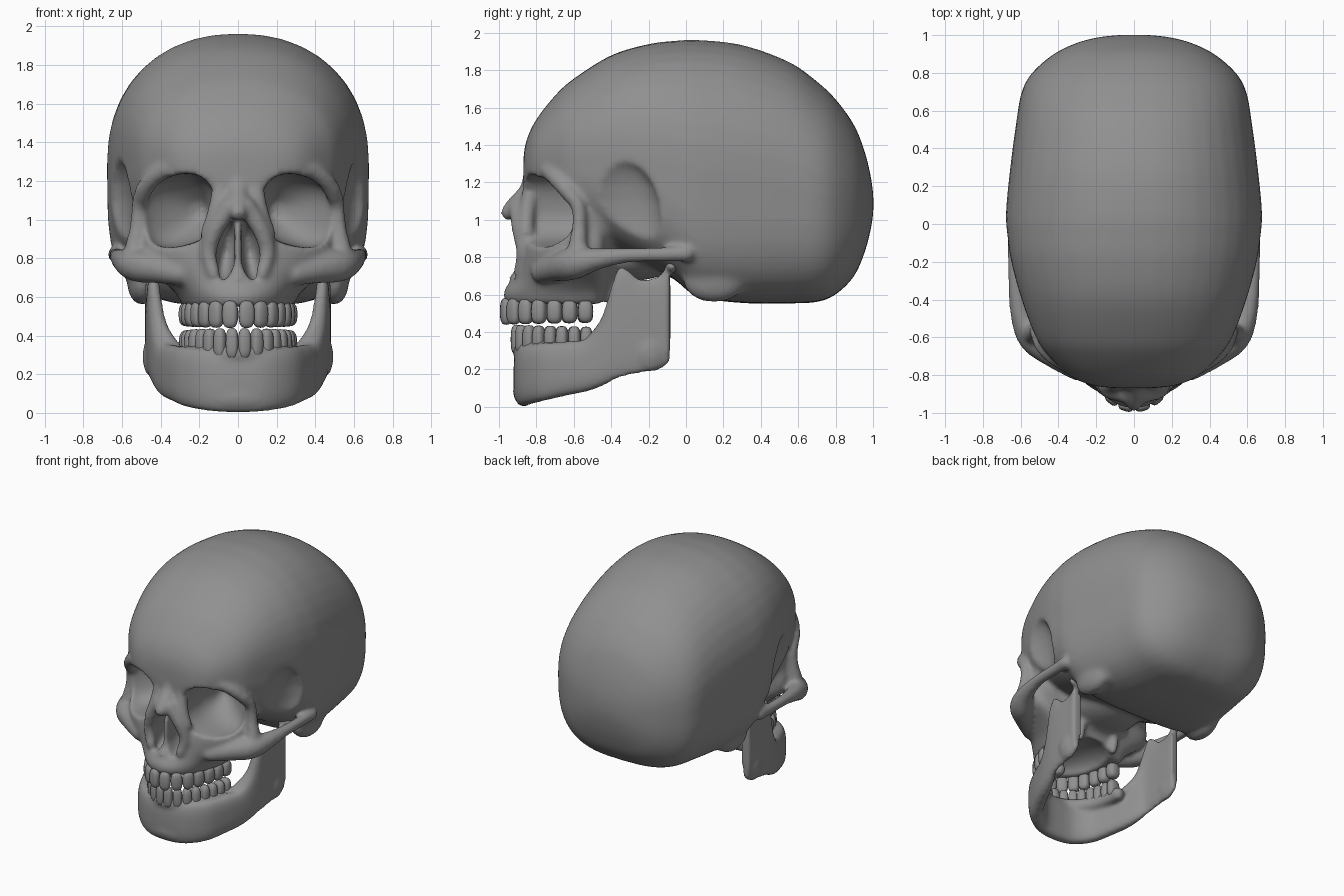
import bpy, bmesh, math
from mathutils import Vector, Matrix

if "Cube" in bpy.data.objects:
    bpy.data.objects.remove(bpy.data.objects["Cube"])

bone = bpy.data.materials.new("bone_grey")
bone.use_nodes = True
bone.diffuse_color = (0.28, 0.28, 0.28, 1)
bone.node_tree.nodes["Principled BSDF"].inputs["Base Color"].default_value = (0.28, 0.28, 0.28, 1)
X, Y, Z = Vector((1, 0, 0)), Vector((0, 1, 0)), Vector((0, 0, 1))

# Unit sphere reused by every rounded part
unit = bmesh.new()
bmesh.ops.create_uvsphere(unit, u_segments=16, v_segments=10, radius=1)
BALL_POINTS = [v.co.copy() for v in unit.verts]
BALL_FACES = [[v.index for v in f.verts] for f in unit.faces]
unit.free()


def spline(points, steps=5):
    """Smooth curve of tuples through the given tuples."""
    pts = [points[0]] + list(points) + [points[-1]]
    out = []
    for a, b, c, d in zip(pts, pts[1:], pts[2:], pts[3:]):
        for i in range(steps):
            t = i / steps
            out.append(tuple(q + 0.5 * t * (r - p + t * (2*p - 5*q + 4*r - s + t * (3*(q - r) + s - p)))
                             for p, q, r, s in zip(a, b, c, d)))
    return out + [tuple(points[-1])]


def ring(bm, centre, u, up, down, n_up=2.0, n_down=2.0, count=40):
    """Superellipse ring whose two halves may differ."""
    verts = []
    for i in range(count):
        a = 2 * math.pi * i / count
        c, s = math.cos(a), math.sin(a)
        e = 2 / (n_up if s >= 0 else n_down)
        p = centre + u * math.copysign(abs(c) ** e, c) + (up if s >= 0 else down) * abs(s) ** e
        verts.append(bm.verts.new(p))
    return verts


def skin(bm, rings):
    for r1, r2 in zip(rings, rings[1:]):
        for i in range(len(r1)):
            j = (i + 1) % len(r1)
            bm.faces.new((r1[i], r1[j], r2[j], r2[i]))
    bm.faces.new(rings[0])
    bm.faces.new(rings[-1])


def ball(bm, centre, radii, power=1.0, turn=0.0, axis='Z'):
    """Ellipsoid, boxier when power is below one."""
    m = Matrix.Translation(centre) @ Matrix.Rotation(turn, 4, axis) @ Matrix.Diagonal((*radii, 1))
    verts = [bm.verts.new(m @ Vector([math.copysign(abs(c) ** power, c) for c in p])) for p in BALL_POINTS]
    for f in BALL_FACES:
        bm.faces.new([verts[i] for i in f])


def pair(bm, centre, radii, power=1.0, turn=0.0, axis='Z'):
    for s in (1, -1):
        ball(bm, (s * centre[0], *centre[1:]), radii, power, s * turn, axis)


def tube(bm, points, sides=(1, -1)):
    """Round bar of varying radius through (x, y, z, r) points."""
    for x, y, z, r in spline(points, 6):
        for s in sides:
            ball(bm, (s * x, y, z), (r, r, r))


def store(bm, mesh):
    bmesh.ops.recalc_face_normals(bm, faces=bm.faces)
    bm.to_mesh(mesh)
    bm.free()


def make(name, bm):
    obj = bpy.data.objects.new(name, bpy.data.meshes.new(name))
    bpy.context.scene.collection.objects.link(obj)
    store(bm, obj.data)
    return obj


def bake(obj):
    bpy.context.view_layer.update()
    deps = bpy.context.evaluated_depsgraph_get()
    mesh = bpy.data.meshes.new_from_object(obj.evaluated_get(deps))
    obj.modifiers.clear()
    obj.data = mesh


def fuse(obj, voxel, softness):
    """Merge overlapping solids into one skin and relax it."""
    mod = obj.modifiers.new("fuse", 'REMESH')
    mod.mode, mod.voxel_size = 'VOXEL', voxel
    mod = obj.modifiers.new("soften", 'SMOOTH')
    mod.factor, mod.iterations = 0.5, softness
    bake(obj)


def paint(obj):
    obj.data.materials.clear()
    obj.data.materials.append(bone)
    obj.data.shade_smooth()


# Braincase: y, half width, top, bottom; squarest low down at mid length
bm = bmesh.new()
case = [(-.87, .1, 1.33, 1.17), (-.855, .22, 1.42, 1.13), (-.805, .34, 1.53, 1.08), (-.7, .45, 1.665, 1.0),
        (-.6, .52, 1.755, .94), (-.4, .595, 1.88, .85), (-.2, .65, 1.94, .755), (-.06, .67, 1.957, .68),
        (.06, .678, 1.962, .59), (.3, .655, 1.935, .555), (.55, .622, 1.845, .553), (.7, .595, 1.74, .56),
        (.8, .54, 1.645, .6), (.9, .425, 1.505, .7), (.96, .3, 1.35, .84), (.99, .18, 1.22, .96),
        (1.002, .06, 1.13, 1.04)]
skin(bm, [ring(bm, Vector((0, y, (t + b) / 2)), X * w, Z * (t - b) / 2, Z * (b - t) / 2,
               2.2, 4.1 - 1.6 * abs(y - .1)) for y, w, t, b in spline(case)])

# Facial block: z, half width, front y, back y
face = [(1.42, .38, -.79, -.4), (1.35, .46, -.84, -.4), (1.25, .5, -.865, -.4), (1.1, .5, -.85, -.4),
        (.95, .505, -.87, -.4), (.85, .52, -.89, -.4), (.76, .49, -.905, -.4), (.68, .39, -.935, -.4),
        (.61, .315, -.98, -.42), (.55, .29, -.965, -.44)]
skin(bm, [ring(bm, Vector((0, -.5, z)), X * w, Y * (b + .5), Y * (f + .5), 3, 2)
          for z, w, f, b in spline(face)])

# Skull base and bumps behind the ears
ball(bm, (0, -.32, .8), (.26, .3, .13))
pair(bm, (.495, .15, .67), (.08, .17, .115))
skull = make("skull", bm)
fuse(skull, .023, 3)

# Hollows: drooping eye sockets, nose, temples, palate, ears
bm = bmesh.new()
socket = [(-1.05, .335, 1.03, .22, .19), (-.8, .315, 1.045, .2, .18), (-.62, .305, 1.045, .185, .17),
          (-.52, .27, 1.045, .13, .13), (-.42, .2, 1.045, .04, .04)]
for s in (1, -1):
    rings = []
    for y, x, z, w, h in spline(socket):
        up = Vector((s * .2 * h, 0, h))
        rings.append(ring(bm, Vector((s * x, y, z)), Vector((s * w, 0, -.25 * w)), up, -up, 2.6, 2.6))
    skin(bm, rings)
pair(bm, (.06, -.88, .84), (.056, .2, .165), turn=-.16, axis='Y')
pair(bm, (.645, -.36, 1.0), (.115, .23, .33))
ball(bm, (0, -.62, .53), (.2, .29, .12))
pair(bm, (.68, .04, .74), (.05, .025, .03))
cutter = make("hollow_cutter", bm)
cutter.hide_render = True
fuse(cutter, .021, 1)
cut = skull.modifiers.new("hollows", 'BOOLEAN')
cut.operation, cut.solver, cut.object = 'DIFFERENCE', 'FLOAT', cutter
bake(skull)
bpy.data.objects.remove(cutter)

# Raised bone: cheek arches, socket rims, brows, nose, wings behind palate
bm = bmesh.new()
tube(bm, [(.3, -.77, .72, .06), (.42, -.69, .745, .075), (.53, -.6, .765, .085), (.595, -.48, .79, .06),
          (.625, -.32, .81, .042), (.632, -.14, .815, .04), (.63, .0, .82, .045)])
tube(bm, [(.485, -.64, 1.16, .045), (.512, -.58, 1.08, .04), (.52, -.57, .97, .04), (.535, -.58, .84, .055)])
tube(bm, [(.08, -.815, 1.25, .05), (.2, -.795, 1.285, .048), (.35, -.745, 1.27, .046),
          (.45, -.68, 1.205, .045), (.5, -.61, 1.12, .042)])
tube(bm, [(0, -.81, 1.23, .06), (0, -.835, 1.15, .06), (0, -.895, 1.08, .06), (0, -.945, 1.04, .046)], (1,))
tube(bm, [(.045, -.9, 1.065, .05), (.118, -.885, .95, .048), (.152, -.868, .83, .042), (.125, -.888, .72, .035)])
tube(bm, [(.09, -.83, 1.16, .045), (.115, -.85, 1.04, .045), (.15, -.855, .93, .045)])
tube(bm, [(.13, -.42, .78, .04), (.15, -.4, .67, .035), (.15, -.41, .58, .03)])
ball(bm, (0, -.79, .85), (.02, .12, .17), .6)
ball(bm, (0, -.9, .69), (.035, .045, .035))
bm.from_mesh(skull.data)
store(bm, skull.data)
fuse(skull, .015, 8)
paint(skull)


def arch(a, b, steps=240):
    """Points of the dental arch from the right end to the left end."""
    ts = [math.pi * (i / steps - .5) for i in range(steps + 1)]
    return [Vector((a * math.sin(t), -.5 - b * math.cos(t), 0)) for t in ts]


# Lower jaw: x, y, bottom, top, half thickness
bm = bmesh.new()
side = [(.14, -.85, .01, .33, .055), (.255, -.77, .03, .34, .055), (.325, -.64, .06, .35, .055),
        (.375, -.52, .085, .37, .05), (.41, -.43, .12, .5, .043), (.435, -.36, .155, .745, .034),
        (.445, -.25, .18, .685, .034), (.447, -.15, .195, .7, .034), (.45, -.085, .24, .78, .034)]
jaw = spline([(-p[0], *p[1:]) for p in reversed(side)] + [(0, -.867, .002, .33, .055)] + side)
rings = []
for i, (x, y, b, t, w) in enumerate(jaw):
    p, q = jaw[max(i - 1, 0)], jaw[min(i + 1, len(jaw) - 1)]
    out = Vector((q[0] - p[0], q[1] - p[1], 0)).normalized().cross(Z)
    rings.append(ring(bm, Vector((x, y, (b + t) / 2)), out * w, Z * (t - b) / 2, Z * (b - t) / 2, 2.8, 2.8))
skin(bm, rings)
pair(bm, (.452, -.19, .29), (.042, .085, .1))
pair(bm, (.45, -.075, .75), (.08, .035, .035))
ball(bm, (0, -.88, .08), (.16, .045, .065))
tube(bm, [(.435, -.37, .64, .032), (.405, -.42, .46, .038), (.36, -.48, .37, .04), (.32, -.53, .32, .04)])
for p in arch(.27, .385, 48):
    ball(bm, (p.x, p.y, .305), (.045, .045, .05))
lower_jaw = make("lower_jaw", bm)
fuse(lower_jaw, .014, 6)
paint(lower_jaw)


# Teeth spaced evenly along each arch
def teeth(name, a, b, count, z, height):
    bm = bmesh.new()
    pts = arch(a, b)
    lengths = [0.0]
    for p, q in zip(pts, pts[1:]):
        lengths.append(lengths[-1] + (q - p).length)
    width = lengths[-1] / count
    for k in range(count):
        i = next(i for i, d in enumerate(lengths) if d >= (k + .5) * width)
        d = pts[i + 1] - pts[i - 1]
        back = abs(k + .5 - count / 2) / (count / 2)
        ball(bm, (pts[i].x, pts[i].y, z), (width * .49, .028 + .02 * back, height * (1 - .15 * back)),
             .7, math.atan2(d.y, d.x))
    paint(make(name, bm))


teeth("upper_teeth", .262, .468, 14, .51, .072)
teeth("lower_teeth", .26, .41, 16, .36, .08)
